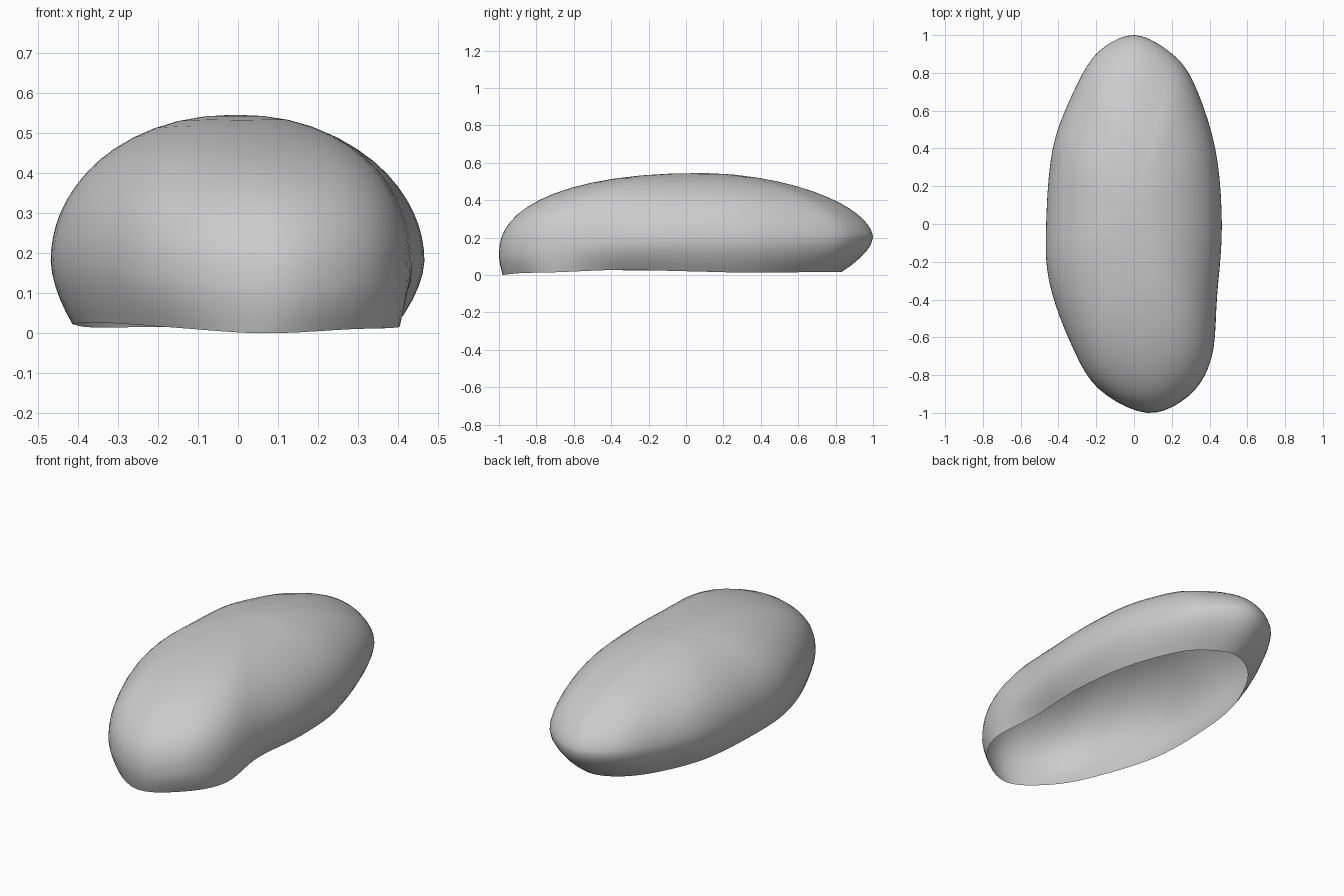
import bpy, bmesh

if "Cube" in bpy.data.objects:
    bpy.data.objects.remove(bpy.data.objects["Cube"])

# Control stations, anticlockwise from above:
# widest outline x, y, z | rim x, y, z | dome squareness
STATIONS = [
    (0.465, 0.00, 0.18, 0.395, 0.00, 0.02, 2.0),
    (0.43, 0.40, 0.18, 0.36, 0.35, 0.012, 2.0),
    (0.315, 0.75, 0.19, 0.25, 0.64, 0.015, 1.9),
    (0.19, 0.91, 0.20, 0.14, 0.77, 0.015, 1.8),
    (0.00, 1.00, 0.20, 0.00, 0.83, 0.015, 1.8),
    (-0.19, 0.91, 0.20, -0.15, 0.76, 0.015, 1.8),
    (-0.32, 0.70, 0.19, -0.27, 0.60, 0.015, 1.9),
    (-0.43, 0.40, 0.18, -0.37, 0.34, 0.015, 2.0),
    (-0.465, 0.00, 0.18, -0.41, 0.00, 0.022, 2.0),
    (-0.45, -0.30, 0.18, -0.40, -0.30, 0.025, 2.1),
    (-0.34, -0.62, 0.17, -0.31, -0.60, 0.025, 2.2),
    (-0.19, -0.87, 0.14, -0.17, -0.84, 0.015, 2.3),
    (0.07, -1.00, 0.11, 0.06, -0.98, 0.00, 2.3),
    (0.29, -0.91, 0.12, 0.28, -0.88, 0.01, 2.35),
    (0.41, -0.71, 0.14, 0.40, -0.68, 0.015, 2.3),
    (0.44, -0.38, 0.17, 0.375, -0.36, 0.027, 2.15),
]
CROWN = (-0.01, 0.10, 0.545)
STEPS, DOME_RINGS, SKIRT_RINGS = 5, 14, 5


def smooth_loop(points, steps):
    """Closed Catmull-Rom interpolation of every station value."""
    n, out = len(points), []
    for i in range(n):
        quad = [points[(i + k) % n] for k in (-1, 0, 1, 2)]
        for s in range(steps):
            t = s / steps
            out.append([0.5 * (2 * b + (c - a) * t
                               + (2 * a - 5 * b + 4 * c - d) * t * t
                               + (3 * b - a - 3 * c + d) * t ** 3)
                        for a, b, c, d in zip(*quad)])
    return out


columns = smooth_loop(STATIONS, STEPS)
bm = bmesh.new()
rings = []

# Lower skirt, tucking in from the open rim to the widest outline
for k in range(SKIRT_RINGS):
    t = 1 - k / SKIRT_RINGS
    rings.append([bm.verts.new((x + (rx - x) * t ** 1.7,
                                y + (ry - y) * t ** 1.7,
                                z + (rz - z) * t))
                  for x, y, z, rx, ry, rz, p in columns])

# Rounded dome, closing from the widest outline toward the crown
for k in range(DOME_RINGS):
    u = k / DOME_RINGS
    s = 1 - u * u * (0.55 + 0.45 * u)
    rings.append([bm.verts.new((CROWN[0] + (x - CROWN[0]) * s,
                                CROWN[1] + (y - CROWN[1]) * s,
                                z + (CROWN[2] - z) * (max(0, 1 - s ** p)) ** (1 / p)))
                  for x, y, z, rx, ry, rz, p in columns])

n = len(columns)
for low, high in zip(rings, rings[1:]):
    for i in range(n):
        j = (i + 1) % n
        bm.faces.new((low[i], low[j], high[j], high[i]))

# Crown cap
top = bm.verts.new(CROWN)
for i in range(n):
    bm.faces.new((rings[-1][i], rings[-1][(i + 1) % n], top))

for f in bm.faces:
    f.smooth = True
mesh = bpy.data.meshes.new("domed_shell")
bm.to_mesh(mesh)
bm.free()
shell = bpy.data.objects.new("domed_shell", mesh)
bpy.context.collection.objects.link(shell)
